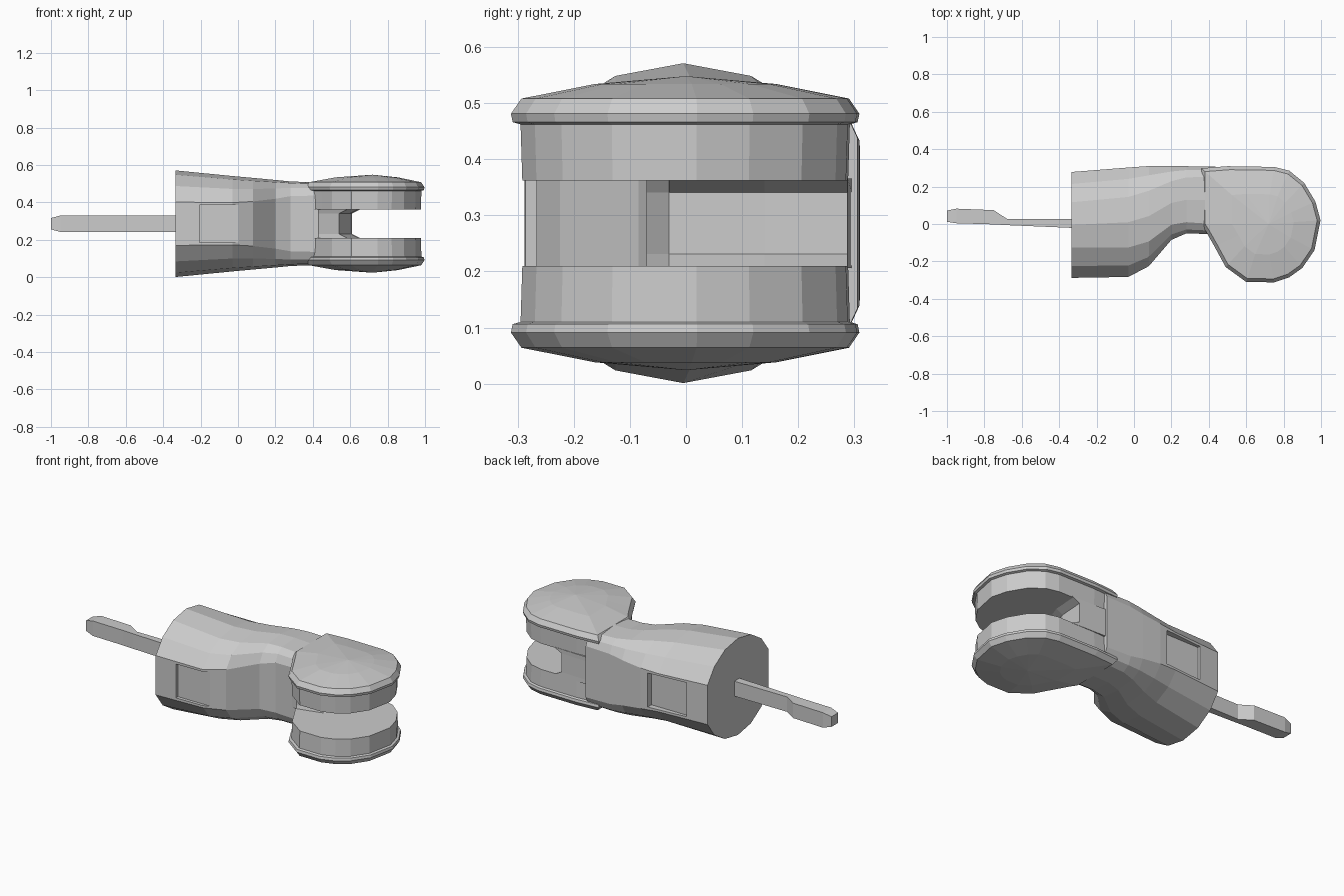
import bpy, bmesh, math

if "Cube" in bpy.data.objects:
    bpy.data.objects.remove(bpy.data.objects["Cube"])

MID = 0.286  # height of the symmetry plane


def finish(name, bm):
    bmesh.ops.recalc_face_normals(bm, faces=bm.faces)
    me = bpy.data.meshes.new(name)
    bm.to_mesh(me)
    bm.free()
    ob = bpy.data.objects.new(name, me)
    bpy.context.collection.objects.link(ob)
    return ob


def loft(name, rings, apex=None):
    """Skin a list of equal-length point rings; end in a cap or an apex."""
    bm = bmesh.new()
    vs = [[bm.verts.new(p) for p in r] for r in rings]
    n = len(rings[0])
    for a, b in zip(vs, vs[1:]):
        for i in range(n):
            j = (i + 1) % n
            bm.faces.new((a[i], a[j], b[j], b[i]))
    bm.faces.new(vs[0])
    if apex:
        tip = bm.verts.new(apex)
        for i in range(n):
            bm.faces.new((vs[-1][i], vs[-1][(i + 1) % n], tip))
    else:
        bm.faces.new(vs[-1])
    return finish(name, bm)


ANGLES = [24, 45, 67, 90, 113, 135, 156]
ANGLES += [a + 180 for a in ANGLES]


def section(x, y0, y1, h, power):
    """Rounded cross-section with flat upright sides, squarer for higher power."""
    ring = []
    flat = math.cos(math.radians(24)) ** (2 / power)
    for deg in ANGLES:
        c, s = math.cos(math.radians(deg)), math.sin(math.radians(deg))
        y = math.copysign(abs(c) ** (2 / power), c) / flat
        z = math.copysign(abs(s) ** (2 / power), s)
        ring.append((x, (y0 + y1) / 2 + y * (y1 - y0) / 2, MID + z * h))
    return ring


# Main body: round at the rear, narrowing to a squarer neck
body = loft("body", [section(*s) for s in (
    (-0.335, -0.288, 0.278, 0.285, 2.0),
    (-0.03, -0.283, 0.302, 0.255, 2.2),
    (0.08, -0.225, 0.31, 0.245, 2.5),
    (0.20, -0.085, 0.31, 0.234, 3.2),
    (0.28, -0.05, 0.309, 0.226, 4.2),
    (0.44, -0.055, 0.306, 0.22, 4.8))])

# Shallow square recesses in the flat sides of the body
for side, depth in ((-1, 0.266), (1, 0.272)):
    bpy.ops.mesh.primitive_cube_add(size=1, location=(-0.085, side * (depth + 0.1), MID))
    cutter = bpy.context.object
    cutter.name = "recess_cutter"
    cutter.scale = (0.24, 0.2, 0.2)
    cutter.hide_render = True
    cutter.hide_set(True)
    mod = body.modifiers.new("recess", 'BOOLEAN')
    mod.operation = 'DIFFERENCE'
    mod.solver = 'EXACT'
    mod.object = cutter

# Head: two matching jaws with a protruding rim and a shallow dome
outline = [(0.36, 0.298), (0.50, 0.309), (0.75, 0.305), (0.83, 0.285), (0.91, 0.22),
           (0.97, 0.12), (0.997, 0.02), (0.965, -0.14), (0.90, -0.235), (0.83, -0.285),
           (0.75, -0.312), (0.60, -0.31), (0.49, -0.23), (0.43, -0.12),
           (0.385, -0.04), (0.36, 0.0)]
levels = [(0.076, 0.935), (0.176, 0.945), (0.180, 0.99), (0.195, 1.0),
          (0.222, 0.94), (0.248, 0.52)]
for name, sign in (("upper_jaw", 1), ("lower_jaw", -1)):
    rings = [[(0.70 + (x - 0.70) * k, y * k, MID + sign * h) for x, y in outline]
             for h, k in levels]
    loft(name, rings, apex=(0.72, 0.0, MID + sign * 0.262))

# Wall closing the inner end of the slot, filleted into the jaws
plan = [(0.40, 0.296), (0.61, 0.288), (0.60, 0.14), (0.54, -0.03),
        (0.43, -0.07), (0.38, -0.05), (0.40, 0.0)]
loft("slot_wall", [[(x + (d if x > 0.5 else 0), y, MID + h) for x, y in plan]
                   for h, d in ((-0.08, 0.05), (-0.055, 0), (0.055, 0), (0.08, 0.05))])

# Rear tang: thin blade with a wider, tapered tip (x, front y, back y, half height)
tang = [(-1.0, 0.012, 0.072, 0.030), (-0.95, 0.004, 0.082, 0.044),
        (-0.75, -0.002, 0.074, 0.044), (-0.68, -0.006, 0.028, 0.044),
        (-0.30, -0.022, 0.027, 0.044)]
loft("tang", [[(x, y0, MID - h), (x, y1, MID - h), (x, y1, MID + h), (x, y0, MID + h)]
              for x, y0, y1, h in tang])
